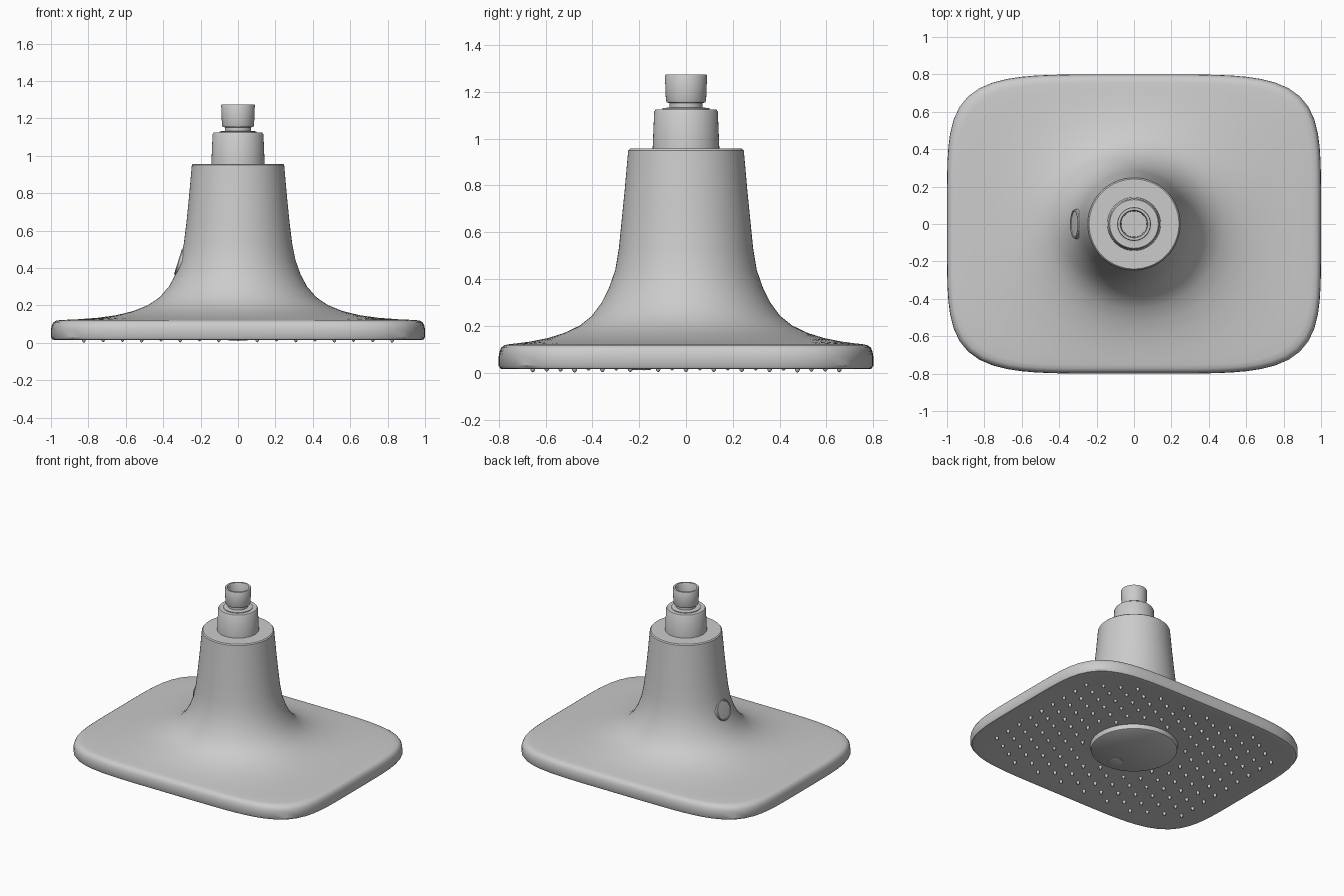
import bpy, bmesh
from math import sin, cos, pi, radians, atan2, hypot
from mathutils import Matrix

if "Cube" in bpy.data.objects:
    bpy.data.objects.remove(bpy.data.objects["Cube"])


def finish(bm, name, angle=35):
    bmesh.ops.recalc_face_normals(bm, faces=bm.faces[:])
    me = bpy.data.meshes.new(name)
    bm.to_mesh(me)
    bm.free()
    ob = bpy.data.objects.new(name, me)
    bpy.context.collection.objects.link(ob)
    bpy.ops.object.select_all(action='DESELECT')
    ob.select_set(True)
    bpy.context.view_layer.objects.active = ob
    bpy.ops.object.shade_smooth_by_angle(angle=radians(angle))
    return ob


def loft(name, rings, segs=48, matrix=None):
    """Skin superellipse rings (half x, half y, exponent, z), capped at both ends."""
    bm = bmesh.new()
    loops = []
    for a, b, n, z in rings:
        loop = []
        for i in range(segs):
            t = 2 * pi * i / segs
            r = (abs(cos(t) / a) ** n + abs(sin(t) / b) ** n) ** (-1 / n)
            loop.append(bm.verts.new((r * cos(t), r * sin(t), z)))
        loops.append(loop)
    for lo, hi in zip(loops, loops[1:]):
        for i in range(segs):
            j = (i + 1) % segs
            bm.faces.new((lo[i], lo[j], hi[j], hi[i]))
    bm.faces.new(loops[0])
    bm.faces.new(loops[-1])
    if matrix:
        bm.transform(matrix)
    return finish(bm, name)


def lathe(name, profile, matrix=None):
    return loft(name, [(r, r, 2, z) for r, z in profile], 48, matrix)


# Dished spray face: half sizes and height at a relative radius t
FA, FB, FN = 0.97, 0.77, 5


def face_z(t):
    return 0.016 + 0.04 * (1 - t * t)


# Flared bell blending into the rounded rectangular plate, then the dished underside
body = [
    (0.24, 0.24, 2, 0.957), (0.247, 0.247, 2, 0.95), (0.262, 0.262, 2, 0.78),
    (0.276, 0.276, 2, 0.64), (0.29, 0.287, 2, 0.53), (0.308, 0.302, 2, 0.44),
    (0.335, 0.328, 2, 0.365), (0.37, 0.36, 2, 0.30), (0.42, 0.402, 2, 0.243),
    (0.48, 0.453, 2.05, 0.202), (0.56, 0.52, 2.15, 0.17), (0.65, 0.59, 2.4, 0.148),
    (0.75, 0.66, 2.9, 0.134), (0.86, 0.72, 3.8, 0.126), (0.95, 0.755, 4.8, 0.122),
    (0.975, 0.775, 5, 0.118), (0.989, 0.789, 5, 0.108), (0.997, 0.797, 5, 0.09),
    (1.0, 0.8, 5, 0.07), (1.0, 0.8, 5, 0.03), (0.993, 0.793, 5, 0.018),
    (0.985, 0.785, 5, 0.016),
]
for k in range(10, 0, -1):
    t = k / 10
    body.append((FA * t, FB * t, 2 + 3 * t ** 2, face_z(t)))
loft("shower_body", body, 96)

# Collar on top of the bell
lathe("collar", [(0.143, 0.95), (0.142, 0.97), (0.136, 1.115), (0.13, 1.124), (0.085, 1.125)])

# Threaded-end connector: narrow neck and a hollow socket
lathe("pipe_connector", [
    (0.1, 1.118), (0.1, 1.13), (0.07, 1.134), (0.07, 1.152), (0.082, 1.155),
    (0.086, 1.165), (0.09, 1.27), (0.087, 1.275), (0.074, 1.275), (0.07, 1.268),
    (0.068, 1.18)])

# Oval push button on the left flank of the bell
tilt = atan2(0.95, 0.30)
place = Matrix.Translation((-0.312, 0, 0.433)) @ Matrix.Rotation(-tilt, 4, 'Y')
loft("side_button", [
    (0.074, 0.079, 2, -0.03), (0.074, 0.079, 2, 0.004), (0.07, 0.075, 2, 0.009),
    (0.064, 0.069, 2, 0.009), (0.062, 0.067, 2, 0.005), (0.03, 0.032, 2, 0.007)],
    40, place)

# Central disc under the plate, with a small raised thumb spot
lathe("center_disc", [(0.3, 0.075), (0.3, 0.05), (0.294, 0.02), (0.288, 0.016)])
lathe("thumb_spot", [(0.05, 0.02), (0.05, 0.014), (0.046, 0.012)],
      Matrix.Translation((0, -0.2, 0)))

# Spray nozzles on a staggered grid around the disc
bm = bmesh.new()
for col in range(-8, 9):
    for row in range(-6, 7):
        x = 0.103 * col
        y = 0.119 * (row + 0.5 * (col % 2))
        t = (abs(x / FA) ** FN + abs(y / FB) ** FN) ** (1 / FN)
        if t < 0.9 and hypot(x, y) > 0.33:
            bmesh.ops.create_uvsphere(
                bm, u_segments=10, v_segments=8, radius=0.012,
                matrix=Matrix.Translation((x, y, face_z(t))) @ Matrix.Diagonal((1, 1, 2, 1)))
finish(bm, "spray_nozzles", 60)
